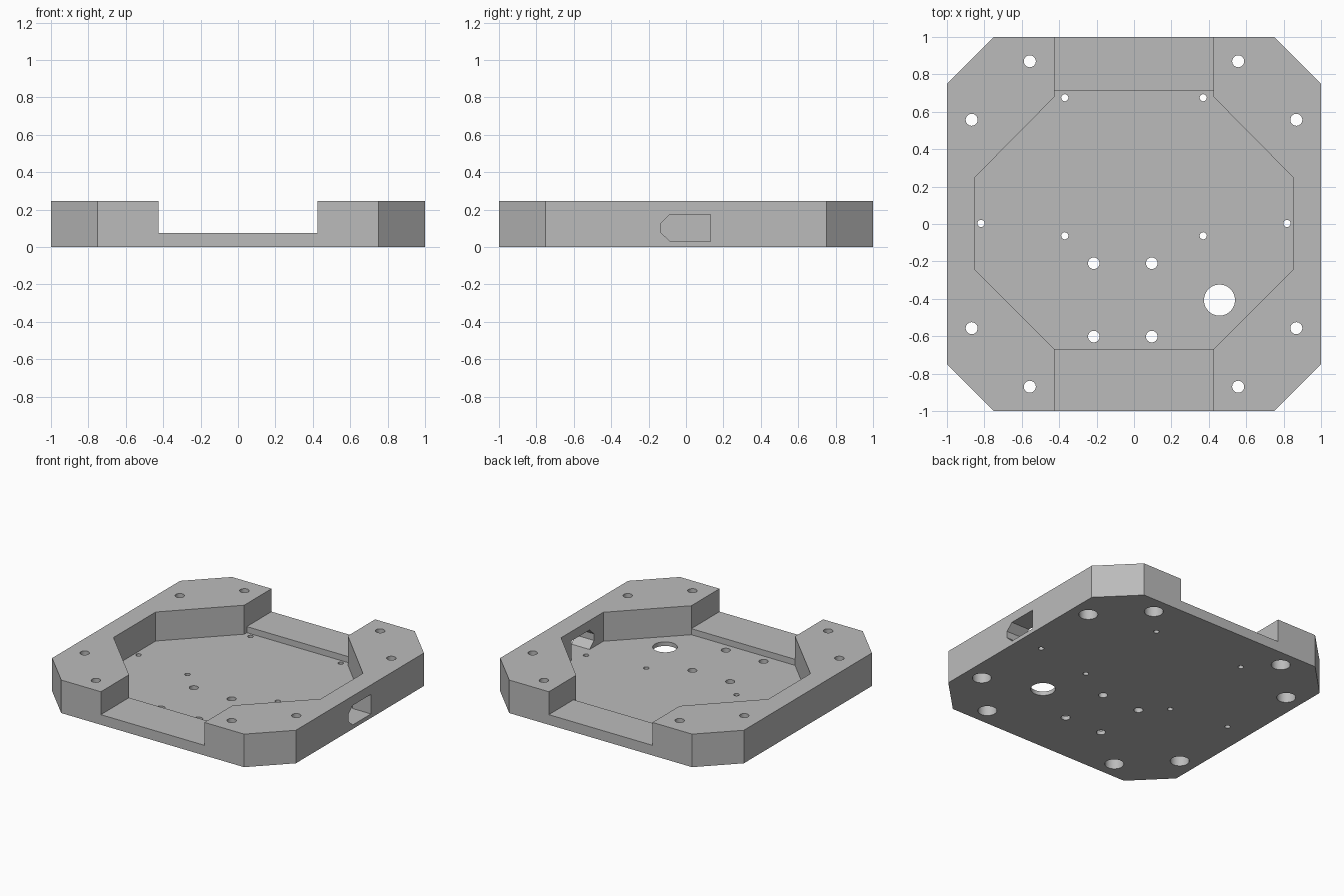
import bpy, bmesh, math
from mathutils import Matrix

if "Cube" in bpy.data.objects:
    bpy.data.objects.remove(bpy.data.objects["Cube"], do_unlink=True)

HEIGHT, FLOOR, SILL = 0.245, 0.03, 0.075
ABOVE = HEIGHT + 0.1

grey = bpy.data.materials.new("mid grey")
grey.use_nodes = True
grey.diffuse_color = (0.5, 0.5, 0.5, 1)
grey.node_tree.nodes["Principled BSDF"].inputs["Base Color"].default_value = (0.5, 0.5, 0.5, 1)


def prism(name, outline, low, high, frame=Matrix()):
    """Extrude a 2D outline between two levels of a frame."""
    bm = bmesh.new()
    base = bm.faces.new([bm.verts.new((x, y, low)) for x, y in outline])
    top = bmesh.ops.extrude_face_region(bm, geom=[base])["geom"]
    verts = [v for v in top if isinstance(v, bmesh.types.BMVert)]
    bmesh.ops.translate(bm, verts=verts, vec=(0, 0, high - low))
    bmesh.ops.transform(bm, matrix=frame, verts=bm.verts)
    bmesh.ops.recalc_face_normals(bm, faces=bm.faces)
    mesh = bpy.data.meshes.new(name)
    bm.to_mesh(mesh)
    bm.free()
    mesh.materials.append(grey)
    obj = bpy.data.objects.new(name, mesh)
    bpy.context.collection.objects.link(obj)
    return obj


def circle(x, y, r, sides=32):
    steps = [math.tau * i / sides for i in range(sides)]
    return [(x + r * math.cos(a), y + r * math.sin(a)) for a in steps]


def cut(target, outline, low, high, frame=Matrix()):
    """Subtract a prism and remove the cutter."""
    cutter = prism("cutter", outline, low, high, frame)
    cutter.hide_render = True
    mod = target.modifiers.new("cut", "BOOLEAN")
    mod.operation, mod.solver, mod.object = "DIFFERENCE", "EXACT", cutter
    bpy.context.view_layer.objects.active = target
    bpy.ops.object.modifier_apply(modifier=mod.name)
    bpy.data.objects.remove(cutter, do_unlink=True)


# Square plate with clipped corners
plate = prism("enclosure_base", [(-0.75, -1), (0.75, -1), (1, -0.75), (1, 0.75),
                                 (0.75, 1), (-0.75, 1), (-1, 0.75), (-1, -0.75)], 0, HEIGHT)

# Channel from front to back, leaving low sills
cut(plate, [(-0.425, -1.1), (0.425, -1.1), (0.425, 1.1), (-0.425, 1.1)], SILL, ABOVE)

# Eight-sided pocket, reaching slightly into the rear sill
half = [(0.425, -0.67), (0.85, -0.245), (0.85, 0.25), (0.425, 0.68), (0.425, 0.71)]
cut(plate, half + [(-x, y) for x, y in reversed(half)], FLOOR, ABOVE)

# Pointed port through the left wall
sideways = Matrix(((0, 0, 1, 0), (1, 0, 0, 0), (0, 1, 0, 0), (0, 0, 0, 1)))
cut(plate, [(-0.085, 0.03), (0.13, 0.03), (0.13, 0.175), (-0.085, 0.175),
            (-0.135, 0.127), (-0.135, 0.078)], 0.8, 1.1, sideways)

# Corner screw holes, counterbored from below
for sx in (-1, 1):
    for sy in (-1, 1):
        for x, y in ((0.557, 0.87), (0.868, 0.557)):
            cut(plate, circle(sx * x, sy * y, 0.032), -0.1, ABOVE)
            cut(plate, circle(sx * x, sy * y, 0.064), -0.1, 0.165)

# Small pin holes in the floor
for sx in (-1, 1):
    for x, y in ((0.37, 0.675), (0.37, -0.063), (0.818, 0.003)):
        cut(plate, circle(sx * x, y, 0.019), -0.1, SILL)

# Board mounting holes in the floor
for x in (-0.215, 0.095):
    for y in (-0.21, -0.602):
        cut(plate, circle(x, y, 0.031), -0.1, SILL)

# Large cable hole
cut(plate, circle(0.457, -0.407, 0.083, 48), -0.1, SILL)

# Smooth hole walls, crisp edges elsewhere
bpy.ops.object.select_all(action="DESELECT")
plate.select_set(True)
bpy.context.view_layer.objects.active = plate
bpy.ops.object.shade_smooth_by_angle(angle=math.radians(30))
